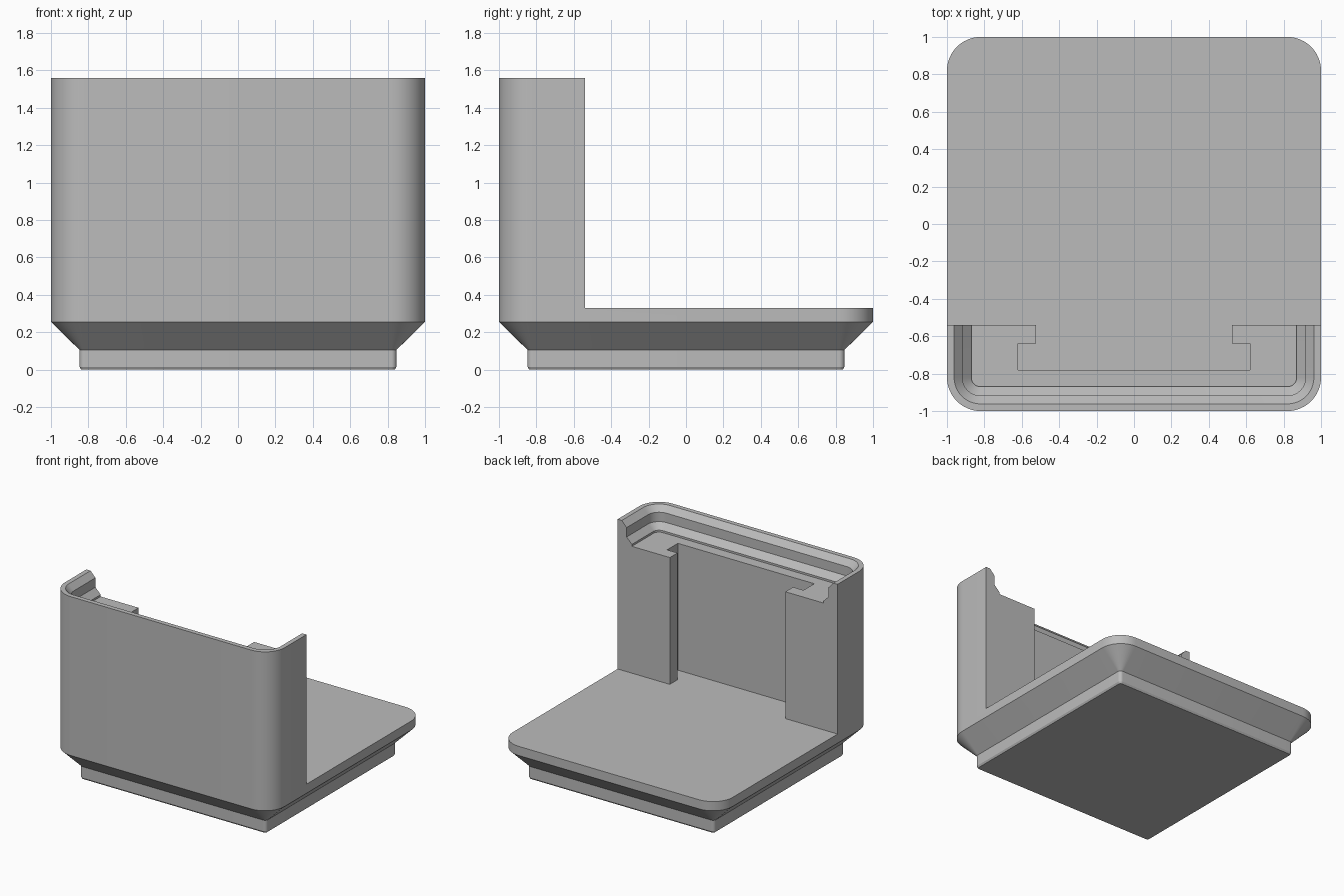
import bpy
import bmesh
from math import pi, sin, cos, radians

if "Cube" in bpy.data.objects:
    bpy.data.objects.remove(bpy.data.objects["Cube"])

RADIUS = 0.18       # outer corner radius in plan
FLOOR, TOP = 0.33, 1.56
STEPS = 12          # segments per rounded corner

grey = bpy.data.materials.new("light_grey")
grey.use_nodes = True
colour = (0.5, 0.5, 0.5, 1)
grey.diffuse_color = colour
grey.node_tree.nodes["Principled BSDF"].inputs["Base Color"].default_value = colour


def rounded_square(inset):
    """Plan outline of the body, offset inwards by inset."""
    r, c = RADIUS - inset, 1 - RADIUS
    points = []
    for q, (sx, sy) in enumerate([(1, 1), (-1, 1), (-1, -1), (1, -1)]):
        for i in range(STEPS + 1):
            a = (q + i / STEPS) * pi / 2
            points.append((sx * c + r * cos(a), sy * c + r * sin(a)))
    return points


def loft(name, sections):
    """Closed solid through (outline, height) sections, listed bottom to top."""
    bm = bmesh.new()
    rings = [[bm.verts.new((x, y, z)) for x, y in outline] for outline, z in sections]
    for low, high in zip(rings, rings[1:]):
        for i in range(len(low)):
            j = (i + 1) % len(low)
            bm.faces.new((low[i], low[j], high[j], high[i]))
    bm.faces.new(rings[0][::-1])
    bm.faces.new(rings[-1])
    bmesh.ops.recalc_face_normals(bm, faces=bm.faces)
    mesh = bpy.data.meshes.new(name)
    bm.to_mesh(mesh)
    bm.free()
    mesh.materials.append(grey)
    obj = bpy.data.objects.new(name, mesh)
    bpy.context.collection.objects.link(obj)
    return obj


def carve(target, cutter):
    mod = target.modifiers.new(cutter.name, "BOOLEAN")
    mod.operation, mod.solver, mod.object = "DIFFERENCE", "EXACT", cutter
    bpy.context.view_layer.objects.active = target
    bpy.ops.object.modifier_apply(modifier=mod.name)
    bpy.data.objects.remove(cutter)


# Body: stepped foot, flared shoulder and straight outer walls
foot_profile = [(0.162, 0), (0.153, 0.015), (0.153, 0.105), (0, 0.255), (0, TOP)]
holder = loft("holder_body", [(rounded_square(d), z) for d, z in foot_profile])

# Open space above the floor, with a T-shaped slot in the front wall
half = [(0.62, -0.78), (0.62, -0.64), (0.525, -0.64), (0.525, -0.54), (1.5, -0.54), (1.5, 1.5)]
plan = half + [(-x, y) for x, y in reversed(half)]
carve(holder, loft("open_space_cutter", [(plan, FLOOR), (plan, TOP + 0.2)]))

# Stepped stacking lip around the rim
lip_profile = [(0.13, 1.372), (0.13, 1.388), (0.082, 1.436), (0.082, 1.513),
               (0.038, TOP), (0.038, TOP + 0.1)]
carve(holder, loft("lip_cutter", [(rounded_square(d), z) for d, z in lip_profile]))

# Smooth corners, sharp edges elsewhere
bpy.ops.object.select_all(action="DESELECT")
holder.select_set(True)
bpy.context.view_layer.objects.active = holder
bpy.ops.object.shade_smooth_by_angle(angle=radians(25))
